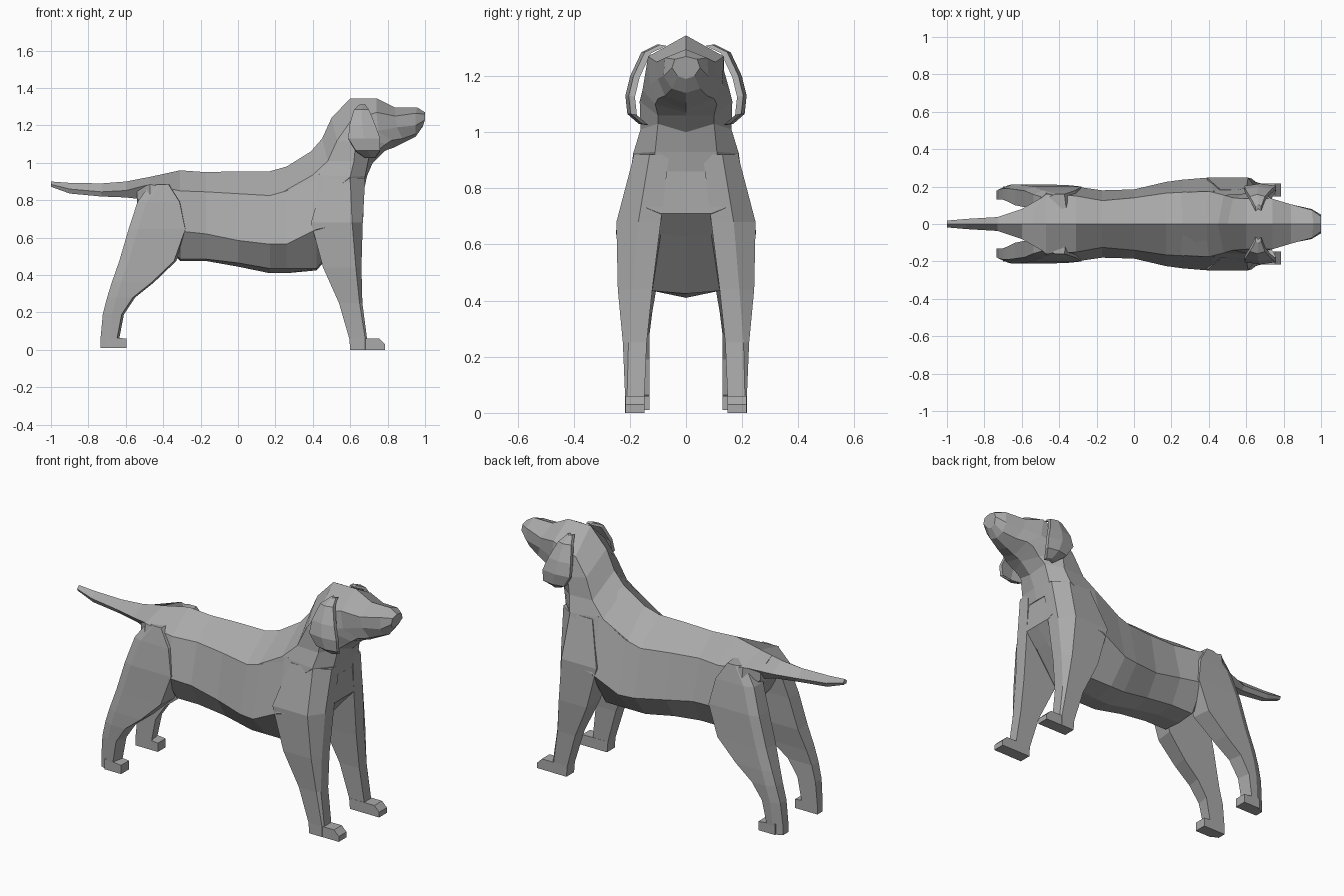
import bpy, bmesh

coat = bpy.data.materials.new("grey coat")
coat.diffuse_color = (0.4, 0.4, 0.4, 1)


def finish(name, bm):
    bmesh.ops.remove_doubles(bm, verts=bm.verts, dist=0.0005)
    bmesh.ops.recalc_face_normals(bm, faces=bm.faces)
    me = bpy.data.meshes.new(name)
    bm.to_mesh(me)
    bm.free()
    me.materials.append(coat)
    ob = bpy.data.objects.new(name, me)
    bpy.context.collection.objects.link(ob)
    return ob


def loft(name, rings):
    """Closed skin over a row of rings with equal point counts."""
    bm = bmesh.new()
    rows = [[bm.verts.new(p) for p in r] for r in rings]
    n = len(rows[0])
    for a, b in zip(rows, rows[1:]):
        for i in range(n):
            j = (i + 1) % n
            bm.faces.new((a[i], a[j], b[j], b[i]))
    bm.faces.new(rows[0])
    bm.faces.new(rows[-1])
    return finish(name, bm)


def whole(half):
    """Complete a half ring whose first and last points lie on y = 0."""
    return half + [(x, -y, z) for x, y, z in half[-2:0:-1]]


def mirror_side(ob):
    m = ob.modifiers.new("other side", 'MIRROR')
    m.use_axis = (False, True, False)


def prism(name, profile, y0, y1):
    ob = loft(name, [[(x, y, z) for x, z in profile] for y in (y0, y1)])
    mirror_side(ob)


# Torso: x, ridge z, shoulder y z, flank y z, belly edge y z, belly z
torso = [
    (-.54, .912, .10, .862, .10, .81, .06, .79, .79),
    (-.47, .925, .16, .885, .18, .75, .10, .67, .67),
    (-.31, .96, .15, .85, .20, .635, .11, .485, .475),
    (-.17, .95, .125, .845, .18, .62, .11, .485, .475),
    (0, .955, .14, .835, .185, .585, .11, .465, .445),
    (.17, .955, .165, .825, .225, .565, .12, .435, .41),
    (.26, .98, .17, .85, .237, .565, .12, .435, .41),
    (.42, 1.08, .175, .94, .25, .645, .12, .435, .425),
    (.60, 1.05, .185, .925, .24, .68, .09, .635, .63),
    (.67, .95, .10, .90, .14, .73, .09, .71, .71),
]
loft("torso", [whole([(x, 0, rz), (x, sy, sz), (x, fy, fz), (x, by, bz), (x, 0, cz)])
               for x, rz, sy, sz, fy, fz, by, bz, cz in torso])

# Neck and head: slanted rings of ridge, upper edge, side, lower edge, throat
neck_head = [
    [(.26, .978), (.25, .168, .85), (.45, .205, .80), (.67, .11, .86), (.675, .86)],
    [(.38, 1.05), (.40, .175, .935), (.60, .188, .925), (.68, .11, .93), (.69, .93)],
    [(.45, 1.13), (.48, .155, 1.01), (.62, .162, 1.01), (.70, .10, 1.03), (.72, 1.0)],
    [(.50, 1.24), (.53, .14, 1.12), (.63, .165, 1.11), (.74, .10, 1.06), (.78, 1.06)],
    [(.60, 1.345), (.60, .135, 1.22), (.65, .155, 1.15), (.79, .11, 1.10), (.80, 1.07)],
    [(.74, 1.345), (.74, .135, 1.27), (.75, .13, 1.17), (.82, .10, 1.12), (.83, 1.08)],
    [(.84, 1.295), (.84, .105, 1.25), (.85, .10, 1.19), (.88, .075, 1.13), (.88, 1.105)],
    [(.96, 1.295), (.95, .075, 1.265), (.95, .08, 1.20), (.95, .05, 1.155), (.95, 1.14)],
    [(1.0, 1.27), (1.0, .04, 1.26), (1.0, .05, 1.23), (.99, .03, 1.20), (.985, 1.19)],
]
loft("neck_and_head", [whole([(p[0], 0, p[-1]) if len(p) == 2 else p for p in r])
                       for r in neck_head])

# Tail: x, ridge z, side y z, underside z
tail = [(-.47, .925, .155, .885, .80), (-.60, .90, .08, .852, .815),
        (-.73, .89, .037, .845, .82), (-.90, .893, .027, .86, .836),
        (-1.0, .90, .018, .885, .872)]
loft("tail", [whole([(x, 0, rz), (x, sy, sz), (x, sy * .6, bz), (x, 0, bz)])
              for x, rz, sy, sz, bz in tail])

# Front legs: z, back x, outer front x, inner front x, inner y, middle y, outer y
front = [(.92, .46, .60, .68, .06, .13, .185), (.68, .39, .61, .667, .09, .17, .248),
         (.44, .455, .63, .66, .12, .19, .243), (.25, .54, .65, .665, .14, .205, .225),
         (.06, .595, .68, .69, .148, .21, .217), (0, .60, .68, .69, .148, .21, .217)]
mirror_side(loft("front_legs", [
    [(xb, yi, z), (xb, yo, z), (xo, yo, z), (xi, ym, z), (xi, yi, z)]
    for z, xb, xo, xi, yi, ym, yo in front]))

# Hind legs: z, back x, front x, inner y, outer y
hind = [(.885, -.47, -.36, .06, .16), (.79, -.538, -.30, .075, .18),
        (.645, -.585, -.27, .09, .20), (.475, -.635, -.33, .10, .207),
        (.36, -.675, -.45, .12, .212), (.28, -.70, -.55, .13, .212),
        (.19, -.723, -.61, .13, .207), (.06, -.735, -.635, .13, .20),
        (.01, -.735, -.635, .13, .20)]
mirror_side(loft("hind_legs", [
    [(xb, yi, z), (xb, yo - .022, z), (xb + .05, yo, z), (xf - .012, yo, z), (xf, yi, z)]
    for z, xb, xf, yi, yo in hind]))

# Paws
prism("front_paws", [(.60, 0), (.785, 0), (.785, .03), (.755, .06), (.60, .06)], .147, .216)
prism("hind_paws", [(-.70, .01), (-.595, .01), (-.595, .06), (-.70, .07)], .13, .20)

# Ears: curved flaps, z, y, back x, front x
ear = [(1.312, .10, .65, .68), (1.285, .155, .62, .70), (1.20, .195, .595, .735),
       (1.13, .212, .59, .76), (1.065, .205, .63, .76), (1.03, .165, .68, .735)]
mirror_side(loft("ears", [
    [(a, y - .008, z), ((a + b) / 2, y + .004, z), (b, y - .008, z),
     (b, y - .03, z - .004), ((a + b) / 2, y - .018, z - .004), (a, y - .03, z - .004)]
    for z, y, a, b in ear]))
